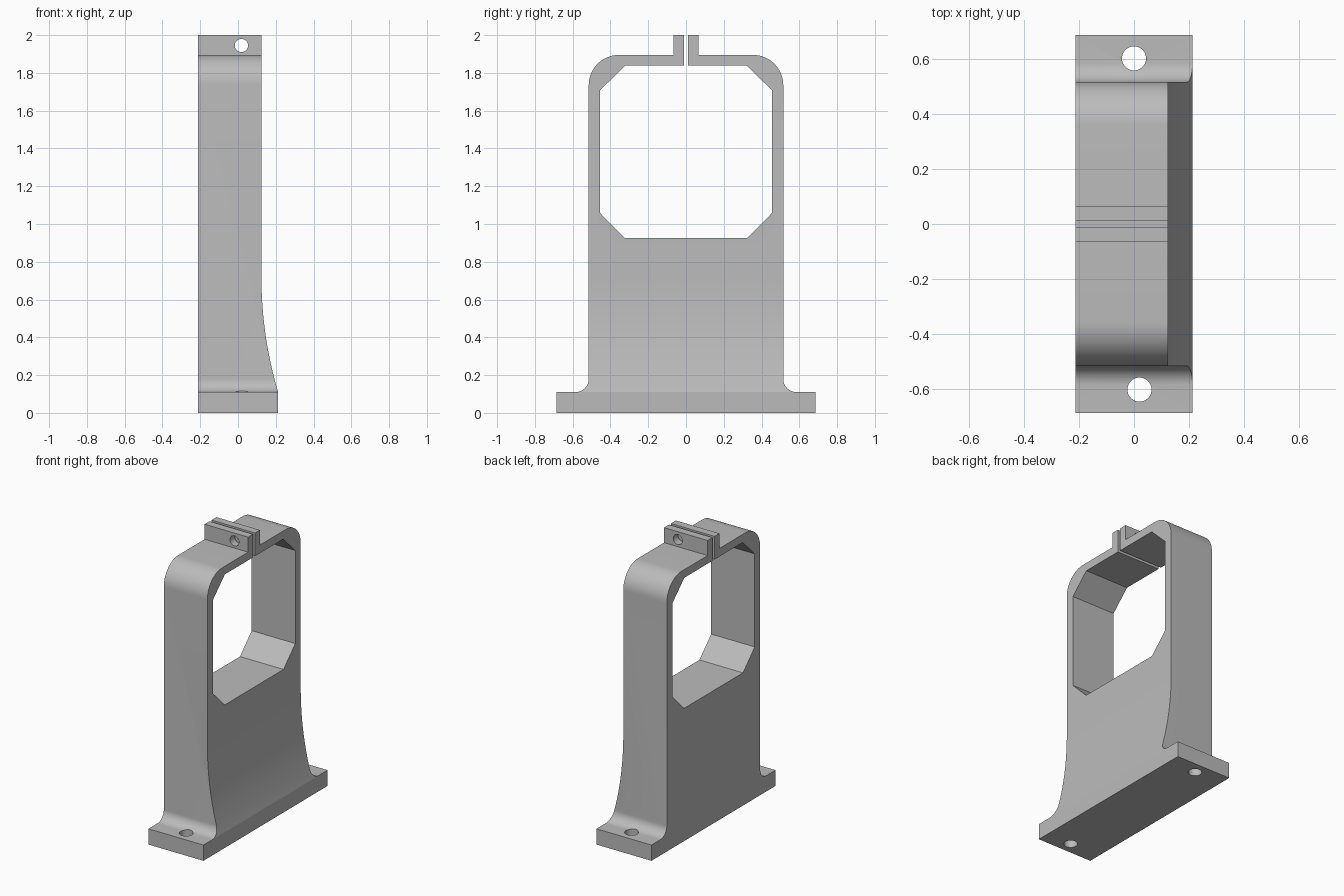
import bpy, bmesh
from math import sin, cos, pi, radians
from mathutils import Matrix, Vector

if "Cube" in bpy.data.objects:
    bpy.data.objects.remove(bpy.data.objects["Cube"], do_unlink=True)

grey = bpy.data.materials.new("plain grey")
grey.use_nodes = True
COLOUR = (0.5, 0.5, 0.5, 1)
grey.diffuse_color = COLOUR
grey.node_tree.nodes["Principled BSDF"].inputs["Base Color"].default_value = COLOUR


def arc(cx, cy, r, start, end, steps=12):
    """Points on an arc, angles in degrees."""
    angles = [radians(start + (end - start) * i / steps) for i in range(steps + 1)]
    return [(cx + r * cos(a), cy + r * sin(a)) for a in angles]


def add_object(name, bm):
    bmesh.ops.recalc_face_normals(bm, faces=bm.faces)
    mesh = bpy.data.meshes.new(name)
    bm.to_mesh(mesh)
    bm.free()
    mesh.materials.append(grey)
    obj = bpy.data.objects.new(name, mesh)
    bpy.context.collection.objects.link(obj)
    return obj


def extrude(name, points, direction):
    """Prism from a closed 3D outline."""
    bm = bmesh.new()
    face = bm.faces.new([bm.verts.new(p) for p in points])
    result = bmesh.ops.extrude_face_region(bm, geom=[face])
    moved = [g for g in result["geom"] if isinstance(g, bmesh.types.BMVert)]
    bmesh.ops.translate(bm, verts=moved, vec=Vector(direction))
    return add_object(name, bm)


def cylinder(name, centre, radius, depth, axis):
    bm = bmesh.new()
    turn = Matrix.Rotation(pi / 2, 4, "X") if axis == "Y" else Matrix()
    bmesh.ops.create_cone(bm, cap_ends=True, segments=40, radius1=radius,
                          radius2=radius, depth=depth,
                          matrix=Matrix.Translation(centre) @ turn)
    return add_object(name, bm)


def cut(target, cutter, operation="DIFFERENCE"):
    """Apply a boolean and discard the cutter."""
    bpy.context.view_layer.objects.active = target
    mod = target.modifiers.new("cut", "BOOLEAN")
    mod.operation, mod.object, mod.solver = operation, cutter, "EXACT"
    bpy.ops.object.modifier_apply(modifier=mod.name)
    bpy.data.objects.remove(cutter, do_unlink=True)


# Half outline (y, z): foot, fillet, rounded shoulder, clamp lug, slit, opening
half = [(0.685, 0), (0.685, 0.11)]
half += arc(0.585, 0.18, 0.07, 270, 180)
half += arc(0.355, 1.735, 0.16, 0, 90, 16)
half += [(0.065, 1.895), (0.065, 2), (0.011, 2), (0.011, 1.838),
         (0.322, 1.838), (0.455, 1.708), (0.455, 1.058), (0.325, 0.927)]
outline = half + [(-y, z) for y, z in reversed(half)]
bracket = extrude("clamp_bracket", [(-0.2125, y, z) for y, z in outline], (0.5, 0, 0))

# Side profile (x, z): flat back, slim upper part, flared lower part
radius, bend = 2.15, 0.72
flare = arc(0.124 + radius, bend, radius, 180, 196.5, 20)
side = [(-0.3, -0.1), (-0.3, 2.1), (0.124, 2.1)] + flare
side += [(0.2125, 0.105), (0.2125, -0.1)]
cut(bracket, extrude("side_profile", [(x, -1, z) for x, z in side], (0, 2, 0)), "INTERSECT")

# Foot bolt holes and clamp screw hole
for x, y in ((0, 0.601), (0.02, -0.601)):
    cut(bracket, cylinder("foot_hole", (x, y, 0.1), 0.0437, 0.4, "Z"))
cut(bracket, cylinder("clamp_hole", (0.018, 0, 1.945), 0.035, 0.4, "Y"))

# Smooth curved faces, sharp edges
bpy.ops.object.select_all(action="DESELECT")
bracket.select_set(True)
bpy.context.view_layer.objects.active = bracket
bpy.ops.object.shade_smooth_by_angle(angle=radians(14))
